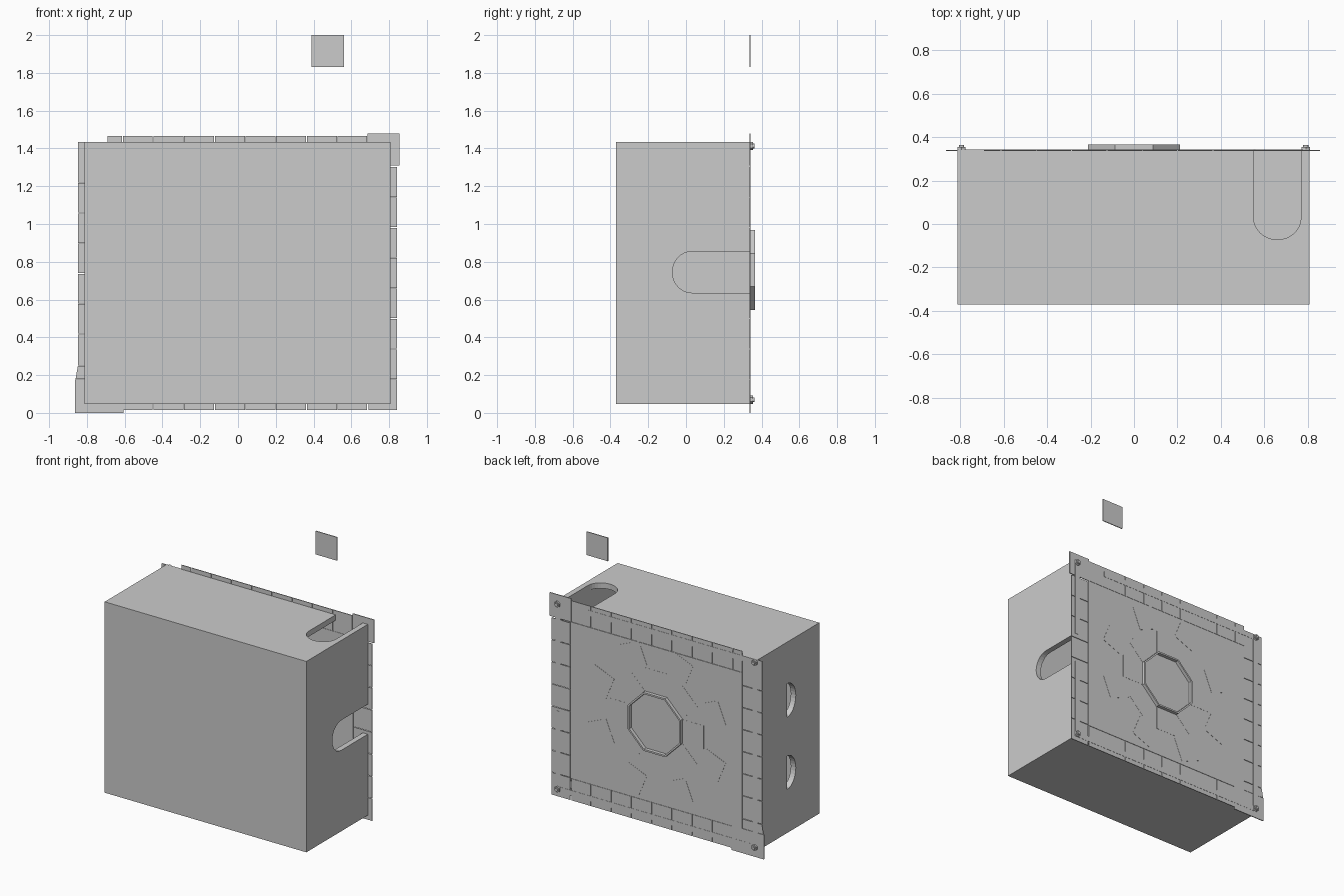
import bpy, bmesh
from math import sin, cos, pi, radians
from mathutils import Vector, Matrix

if "Cube" in bpy.data.objects:
    bpy.data.objects.remove(bpy.data.objects["Cube"])


def obj_from_bm(name, bm):
    bmesh.ops.recalc_face_normals(bm, faces=bm.faces)
    me = bpy.data.meshes.new(name)
    bm.to_mesh(me)
    bm.free()
    ob = bpy.data.objects.new(name, me)
    bpy.context.collection.objects.link(ob)
    return ob


def add_prism(bm, pts, vec):
    """Extrude a planar outline along vec."""
    face = bm.faces.new([bm.verts.new(p) for p in pts])
    ext = bmesh.ops.extrude_face_region(bm, geom=[face])
    verts = [g for g in ext["geom"] if isinstance(g, bmesh.types.BMVert)]
    bmesh.ops.translate(bm, verts=verts, vec=Vector(vec))


def add_box(bm, x0, x1, y0, y1, z0, z1):
    add_prism(bm, [(x0, y0, z0), (x1, y0, z0), (x1, y0, z1), (x0, y0, z1)], (0, y1 - y0, 0))


def box(name, *lims):
    bm = bmesh.new()
    add_box(bm, *lims)
    return obj_from_bm(name, bm)


def prism(name, pts, vec):
    bm = bmesh.new()
    add_prism(bm, pts, vec)
    return obj_from_bm(name, bm)


def cut(target, cutters):
    for c in cutters:
        m = target.modifiers.new("cut", "BOOLEAN")
        m.operation, m.solver, m.object = "DIFFERENCE", "EXACT", c
    dg = bpy.context.evaluated_depsgraph_get()
    me = bpy.data.meshes.new_from_object(target.evaluated_get(dg))
    target.modifiers.clear()
    target.data = me
    for c in cutters:
        bpy.data.objects.remove(c)


BACK = 0.341          # outer plane of the back cladding
T = 0.17              # tile size
CZ = 0.757            # height of the octagon centre

# Hollow housing, open to the back
housing = box("housing", -0.812, 0.808, -0.37, 0.342, 0.048, 1.434)
cavity = box("cavity_cutter", -0.772, 0.768, -0.33, 0.5, 0.088, 1.394)


def slot_outline(centre, half):
    """Round-ended slot running out of the back: (across, y) pairs."""
    arc = [(centre + half * cos(a), 0.03 - 0.102 * sin(a))
           for a in [pi * i / 16 for i in range(17)]]
    return [(centre + half, 0.5)] + arc + [(centre - half, 0.5)]


top_slot = prism("top_slot_cutter",
                 [(a, y, 1.3) for a, y in slot_outline(0.659, 0.109)], (0, 0, 0.3))
side_slot = prism("side_slot_cutter",
                  [(0.7, y, a) for a, y in slot_outline(0.745, 0.109)], (0.3, 0, 0))
d_holes = [prism("d_hole_cutter",
                 [(-0.9, 0.0 - 0.1 * sin(pi * i / 16), z + 0.122 * cos(pi * i / 16))
                  for i in range(17)], (0.2, 0, 0)) for z in (1.01, 0.485)]
cut(housing, [cavity, top_slot, side_slot] + d_holes)

# Central back panel
box("back_panel", -0.69, 0.69, BACK - 0.005, BACK, 0.175, 1.31)

# Edge tiles around the back
GAP = 0.004
bm = bmesh.new()
y0, y1 = BACK - 0.006, BACK - 0.0005
xs = [-0.61 + 0.1625 * i for i in range(9)]
for za, zb in ((1.312, 1.465), (0.016, 0.173)):
    add_box(bm, -0.69, xs[0] - GAP, y0, y1, za, zb)
    for a in xs[:-1]:
        add_box(bm, a, min(a + 0.1625, 0.687) - GAP, y0, y1, za, zb)
for xa, xb, zs in ((-0.848, -0.692, [0.42 + 0.16 * i for i in range(6)]),
                   (0.692, 0.842, [0.18 + 0.1607 * i for i in range(8)])):
    stops = ([0.252] if xa < 0 else [0.016]) + zs + ([1.438] if xa < 0 else [])
    for a, b in zip(stops, stops[1:]):
        add_box(bm, xa, xb, y0, y1, a, b - GAP)
# Tapered tile above the lower corner plate
add_prism(bm, [(-0.86, y0, 0.18), (-0.692, y0, 0.18), (-0.692, y0, 0.248),
               (-0.848, y0, 0.248)], (0, y1 - y0, 0))
obj_from_bm("edge_tiles", bm)

# Oversized corner plates and the loose square plate
box("upper_corner_plate", 0.686, 0.856, y0, BACK, 1.31, 1.48)
box("lower_corner_plate", -0.864, -0.606, y0, BACK, 0.0, 0.178)
box("loose_plate", 0.39, 0.56, y0, BACK, 1.83, 2.0)


# Radial tiles around the octagon: inner ring and outer petals
def radial_tiles(name, start, radius, proud):
    bm = bmesh.new()
    h = T / 2
    for i in range(8):
        rot = Matrix.Rotation(radians(start + 45 * i), 4, "Y")
        pts = [Vector((0, 0.0, CZ)) + rot @ Vector((x, BACK - 0.003, z))
               for x, z in ((-h, radius), (h, radius), (h, radius + T), (-h, radius + T))]
        add_prism(bm, pts, (0, 0.003 + proud, 0))
    return obj_from_bm(name, bm)


radial_tiles("ring_tiles", 0, 0.212, 0.001)
radial_tiles("petal_tiles", 22.5, 0.40, 0.0015)


# Raised octagonal rim
def octagon(apothem, y):
    r = apothem / cos(pi / 8)
    return [(r * cos(pi / 8 + i * pi / 4), y, CZ + r * sin(pi / 8 + i * pi / 4))
            for i in range(8)]


rim = prism("octagon_rim", octagon(0.212, BACK - 0.003), (0, 0.028, 0))
cut(rim, [prism("rim_cutter", octagon(0.2, BACK - 0.1), (0, 0.3, 0))])

# Corner bolts: hex base with a round stud
bm = bmesh.new()
for x in (-0.793, 0.79):
    for z in (0.07, 1.413):
        for n, r, d in ((6, 0.022, 0.014), (12, 0.012, 0.023)):
            add_prism(bm, [(x + r * sin(2 * pi * i / n), BACK - 0.001,
                            z + r * cos(2 * pi * i / n)) for i in range(n)], (0, d, 0))
obj_from_bm("corner_bolts", bm)
